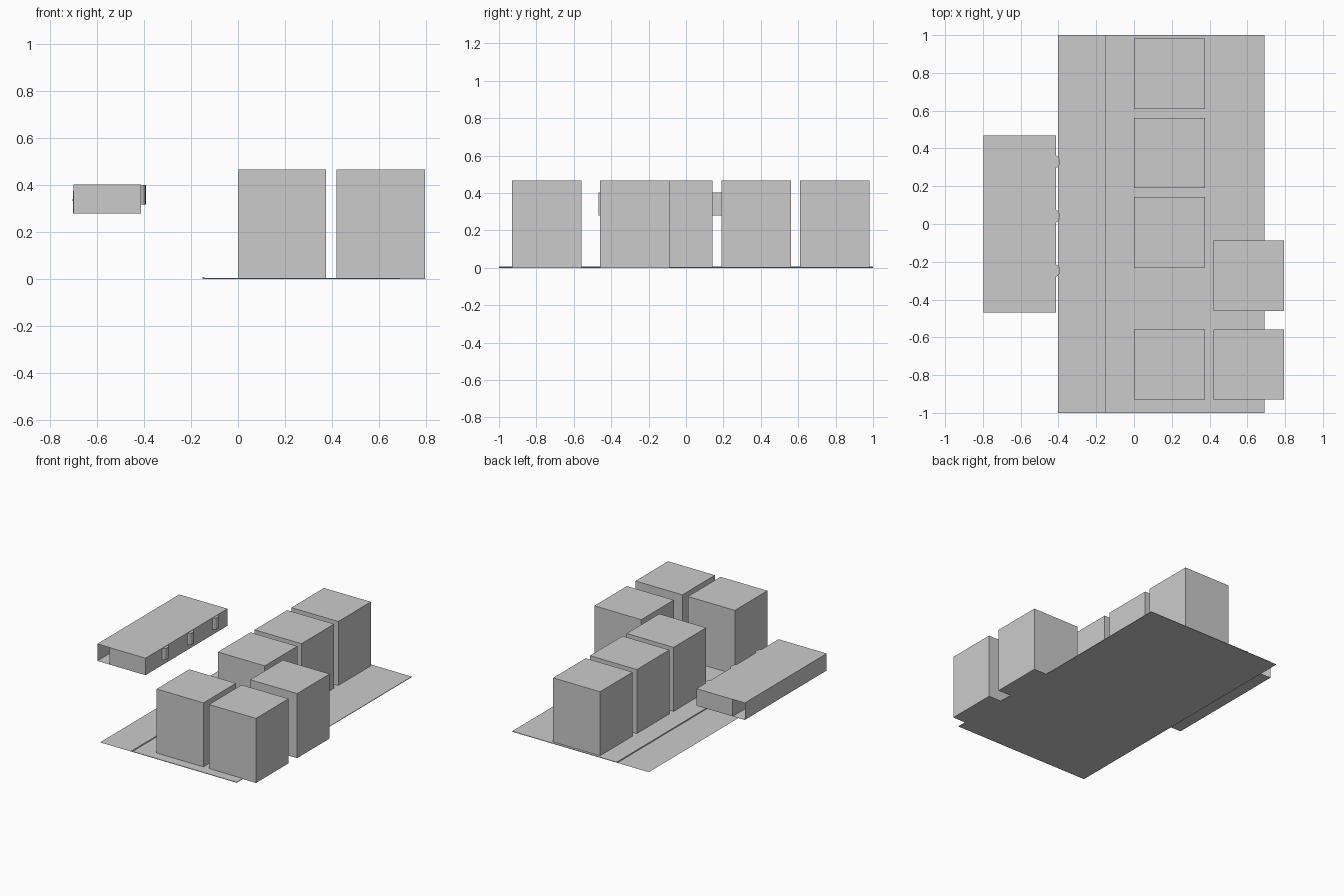
import bpy, bmesh, math

if "Cube" in bpy.data.objects:
    bpy.data.objects.remove(bpy.data.objects["Cube"])


def make_object(name, bm):
    mesh = bpy.data.meshes.new(name)
    bm.to_mesh(mesh)
    bm.free()
    obj = bpy.data.objects.new(name, mesh)
    bpy.context.collection.objects.link(obj)
    return obj


def box(name, x0, x1, y0, y1, z0, z1):
    bm = bmesh.new()
    bmesh.ops.create_cube(bm, size=1)
    for v in bm.verts:
        v.co.x = x0 if v.co.x < 0 else x1
        v.co.y = y0 if v.co.y < 0 else y1
        v.co.z = z0 if v.co.z < 0 else z1
    return make_object(name, bm)


def sheet(name, *corners):
    bm = bmesh.new()
    bm.faces.new([bm.verts.new(c) for c in corners])
    return make_object(name, bm)


def flat(name, x0, x1, y0, y1, z):
    return sheet(name, (x0, y0, z), (x1, y0, z), (x1, y1, z), (x0, y1, z))


def wall(name, x0, y0, x1, y1, z0, z1):
    return sheet(name, (x0, y0, z0), (x1, y1, z0), (x1, y1, z1), (x0, y0, z1))


# Street: road sheet, raised pavement and kerb
flat("road", -0.403, 0.69, -1, 1, 0)
box("pavement", -0.145, 0.69, -1, 1, 0, 0.004)
box("kerb", -0.151, -0.143, -1, 1, 0, 0.008)

# City blocks
W, H = 0.372, 0.467
for i, (x, y) in enumerate([(0, 0.61), (0, 0.19), (0, -0.23), (0, -0.93),
                            (0.42, -0.46), (0.42, -0.93)]):
    box(f"block_{i + 1}", x, x + 0.375, y, y + W, 0, H)

# Raised apartment storey with an open-ended corridor on the left
L, C, R, Y, Z0, Z1 = -0.798, -0.7, -0.412, 0.468, 0.28, 0.403
flat("storey_floor", L, R, -Y, Y, Z0)
flat("storey_roof", L, R, -Y, Y, Z1)
wall("corridor_outer_wall", L, -Y, L, Y, Z0, Z1)
wall("corridor_inner_wall", C, -Y, C, Y, Z0, Z1)
wall("outer_wall", R, -Y, R, Y, Z0, Z1)
wall("front_wall", C, -Y, R, -Y, Z0, Z1)
wall("back_wall", C, Y, R, Y, Z0, Z1)
for i, y in enumerate((-0.107, 0.187)):
    wall(f"partition_{i + 1}", C, y, R, y, Z0, Z1)

# One bay window, corridor door and knob per room
for i, y in enumerate((-0.247, 0.041, 0.33)):
    bm = bmesh.new()
    n = 6
    profile = [(R + 0.02 * math.sin(math.pi * k / n), y - 0.032 * math.cos(math.pi * k / n))
               for k in range(n + 1)]
    face = bm.faces.new([bm.verts.new((px, py, 0.317)) for px, py in profile])
    top = bmesh.ops.extrude_face_region(bm, geom=[face])["geom"]
    bmesh.ops.translate(bm, vec=(0, 0, 0.083),
                        verts=[g for g in top if isinstance(g, bmesh.types.BMVert)])
    bmesh.ops.recalc_face_normals(bm, faces=bm.faces)
    make_object(f"bay_window_{i + 1}", bm)

    box(f"door_{i + 1}", C - 0.002, C, y - 0.025, y + 0.025, Z0, 0.375)
    bm = bmesh.new()
    bmesh.ops.create_uvsphere(bm, u_segments=8, v_segments=6, radius=0.003)
    knob = make_object(f"door_knob_{i + 1}", bm)
    knob.location = (C - 0.004, y + 0.018, 0.337)
